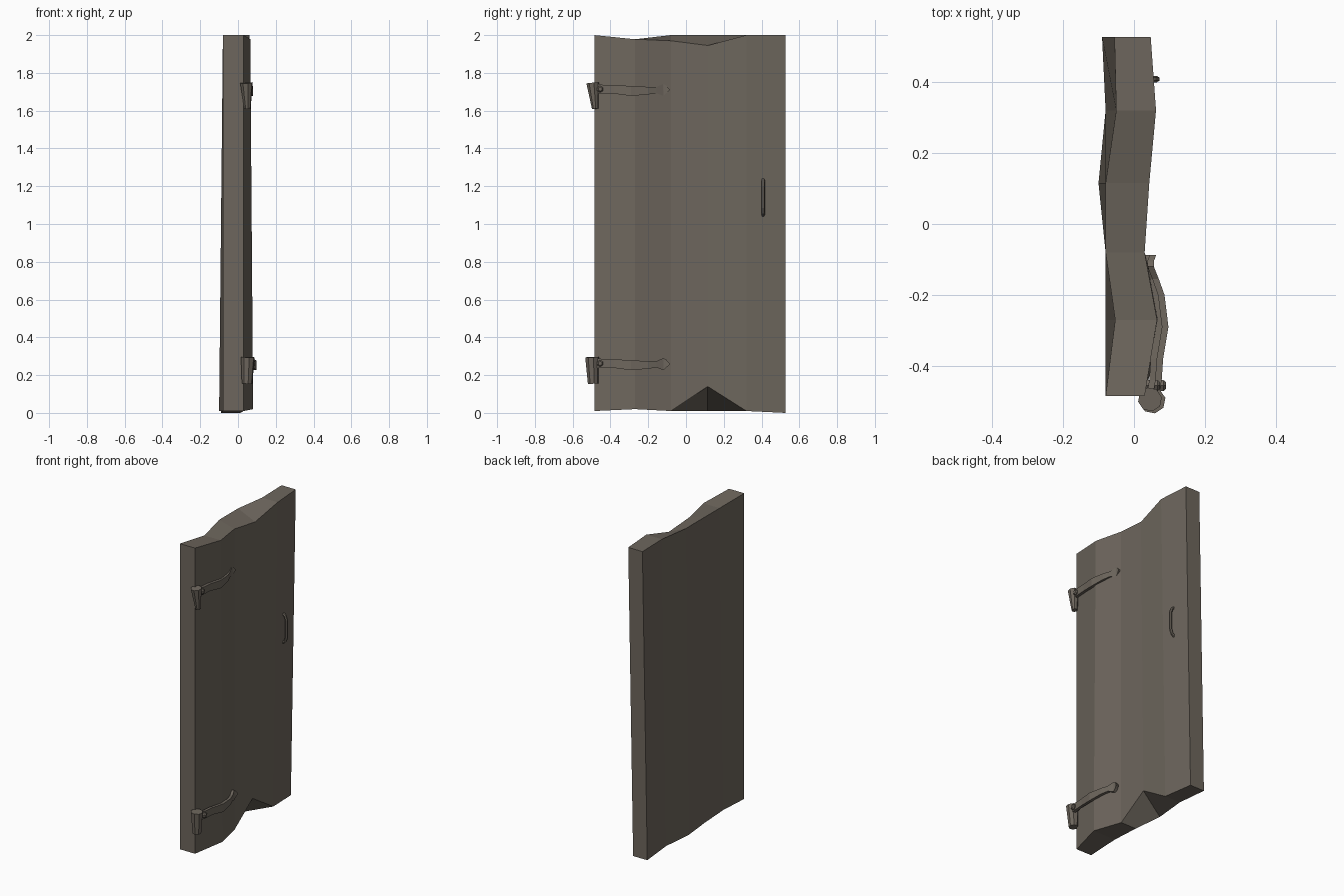
import bpy, math
from mathutils import Vector

if "Cube" in bpy.data.objects:
    bpy.data.objects.remove(bpy.data.objects["Cube"])

mat = bpy.data.materials.new("weathered_grey_brown")
mat.diffuse_color = (0.155, 0.134, 0.110, 1)
mat.use_nodes = True
mat.node_tree.nodes["Principled BSDF"].inputs["Base Color"].default_value = mat.diffuse_color


def make(name, verts, faces):
    me = bpy.data.meshes.new(name)
    me.from_pydata(verts, [], faces)
    me.materials.append(mat)
    ob = bpy.data.objects.new(name, me)
    bpy.context.collection.objects.link(ob)
    return ob


def loft(name, rings):
    """Skin a list of equal-sized rings and cap both ends."""
    n = len(rings[0])
    verts = [v for r in rings for v in r]
    faces = [tuple(reversed(range(n))),
             tuple(range(len(verts) - n, len(verts)))]
    for i in range(len(rings) - 1):
        for j in range(n):
            a, b = i * n + j, i * n + (j + 1) % n
            faces.append((a, b, b + n, a + n))
    return make(name, verts, faces)


def tube(name, pts, radii, sides, side_axis):
    """Round-ish tube through points; side_axis stays across the path."""
    rings = []
    pts = [Vector(p) for p in pts]
    for i, p in enumerate(pts):
        t = (pts[min(i + 1, len(pts) - 1)] - pts[max(i - 1, 0)]).normalized()
        u = Vector(side_axis)
        u = (u - t * u.dot(t)).normalized()
        v = t.cross(u)
        rings.append([p + radii[i] * (u * math.cos(k * math.tau / sides)
                                      + v * math.sin(k * math.tau / sides))
                      for k in range(sides)])
    return loft(name, rings)


# warped door slab: y, then x/z of front top, front bottom, back top, back bottom
columns = [
    (-0.485, (0.03, 2.0), (0.03, 0.01), (-0.08, 2.0), (-0.08, 0.01)),
    (-0.27, (0.065, 1.978), (0.08, 0.02), (-0.053, 1.978), (-0.08, 0.02)),
    (-0.08, (0.03, 1.97), (0.03, 0.01), (-0.08, 2.0), (-0.08, 0.01)),
    (0.115, (0.043, 1.945), (0.025, 0.14), (-0.08, 2.0), (-0.10, 0.01)),
    (0.32, (0.062, 2.0), (0.03, 0.01), (-0.05, 2.0), (-0.08, 0.01)),
    (0.527, (0.047, 2.0), (0.012, 0.0), (-0.055, 2.0), (-0.09, 0.0)),
]
loft("door_slab", [[(p[0], y, p[1]) for p in (bt, bb, fb, ft)]
                   for y, ft, fb, bt, bb in columns])

# wavy strap: y, outer x, lower z, upper z (relative to hinge height)
strap = [
    (-0.485, 0.070, -0.022, 0.032),
    (-0.44, 0.078, -0.022, 0.025),
    (-0.38, 0.082, -0.022, 0.024),
    (-0.29, 0.097, -0.034, 0.018),
    (-0.20, 0.086, -0.026, 0.014),
    (-0.155, 0.070, -0.020, 0.014),
    (-0.12, 0.056, -0.034, 0.030),
    (-0.105, 0.056, -0.020, 0.022),
    (-0.088, 0.062, -0.006, 0.002),
]
for label, z, dx, pin in (
        ("upper", 1.712, -0.017,
         [(0.045, -0.494, 1.747, 0.034), (0.050, -0.481, 1.61, 0.017)]),
        ("lower", 0.260, 0.0,
         [(0.052, -0.497, 0.295, 0.037), (0.048, -0.492, 0.155, 0.028)])):
    loft(label + "_hinge_strap",
         [[(x + dx - 0.018, y, z + a), (x + dx, y, z + a),
           (x + dx, y, z + b), (x + dx - 0.018, y, z + b)]
          for y, x, a, b in strap])
    tube(label + "_hinge_pin", [p[:3] for p in reversed(pin)],
         [p[3] for p in reversed(pin)], 8, (1, 0.2, 0))
    tube(label + "_rivet", [(0.045 + dx, -0.455, z + 0.002),
                            (0.083 + dx, -0.455, z + 0.002),
                            (0.090 + dx, -0.455, z + 0.002)],
         [0.018, 0.018, 0.011], 6, (0, 0, 1))

# bent pull handle
tube("pull_handle",
     [(0.035, 0.408, 1.045), (0.054, 0.408, 1.060), (0.064, 0.408, 1.085),
      (0.064, 0.408, 1.20), (0.054, 0.408, 1.225), (0.035, 0.408, 1.238)],
     [0.009] * 6, 6, (0, 1, 0))
